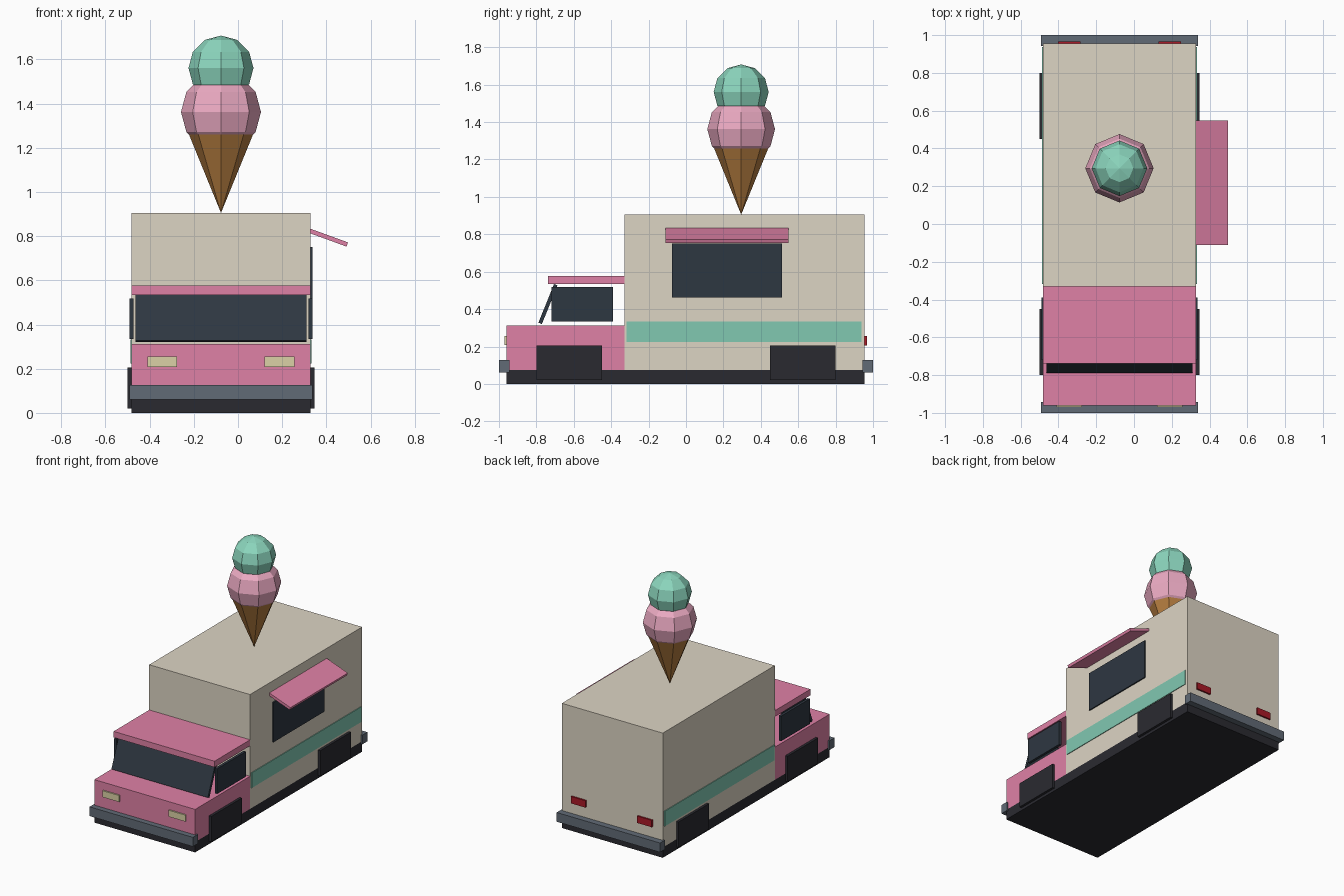
import bpy, math

if "Cube" in bpy.data.objects:
    bpy.data.objects.remove(bpy.data.objects["Cube"])

CX = -0.077   # centre line of the truck (the awning sticks out to the right)
HW = 0.405    # half width of the body


def mat(name, r, g, b):
    m = bpy.data.materials.new(name)
    m.diffuse_color = (r, g, b, 1)
    m.use_nodes = True
    m.node_tree.nodes["Principled BSDF"].inputs["Base Color"].default_value = m.diffuse_color
    return m


PINK = mat("pink_paint", 0.74, 0.22, 0.38)
CREAM = mat("cream_paint", 0.72, 0.66, 0.55)
MINT = mat("mint_stripe", 0.22, 0.58, 0.44)
GLASS = mat("dark_glass", 0.027, 0.038, 0.053)
BLACK = mat("black_rubber", 0.023, 0.023, 0.03)
STEEL = mat("bumper_grey", 0.12, 0.145, 0.18)
LAMP = mat("headlight_glass", 0.71, 0.64, 0.38)
RED = mat("red_light", 0.40, 0.01, 0.02)
WAFER = mat("wafer", 0.45, 0.20, 0.05)
BERRY = mat("pink_ice", 0.83, 0.40, 0.54)
MINT_ICE = mat("mint_ice", 0.26, 0.67, 0.51)


def finish(name, material):
    ob = bpy.context.object
    ob.name = name
    ob.data.materials.append(material)
    return ob


def box(name, material, x, y, z, rot=(0, 0, 0)):
    """Box from (min, max) ranges, optionally turned about its centre."""
    r = (x, y, z)
    bpy.ops.mesh.primitive_cube_add(size=1, location=[(a + b) / 2 for a, b in r], rotation=rot)
    ob = finish(name, material)
    ob.scale = [b - a for a, b in r]
    return ob


def across(half):
    return (CX - half, CX + half)


def pair(name, material, inner, outer, y, z):
    """Same box on the left and right of the truck's centre line."""
    box("right_" + name, material, (CX + inner, CX + outer), y, z)
    box("left_" + name, material, (CX - outer, CX - inner), y, z)


# Body
box("chassis", BLACK, across(HW), (-0.96, 0.955), (0, 0.075))
box("cargo_box", CREAM, across(HW), (-0.33, 0.955), (0.075, 0.905))
box("cab_lower", PINK, across(HW), (-0.96, -0.33), (0.075, 0.312))
box("cab_roof", PINK, across(HW), (-0.738, -0.33), (0.533, 0.577))

# Cab glass
box("windshield", GLASS, across(0.387), (-0.748, -0.728), (0.3155, 0.5385),
    (math.radians(-22), 0, 0))
pair("cab_window", GLASS, 0.395, 0.414, (-0.72, -0.39), (0.335, 0.517))

# Wheels, side stripes and lights
for end, y in (("front", (-0.80, -0.45)), ("rear", (0.45, 0.80))):
    pair(end + "_wheel", BLACK, 0.37, 0.423, y, (0.02, 0.205))
pair("side_stripe", MINT, 0.40, 0.410, (-0.317, 0.938), (0.223, 0.333))
pair("headlight", LAMP, 0.198, 0.333, (-0.97, -0.94), (0.208, 0.255))
pair("tail_light", RED, 0.207, 0.325, (0.94, 0.967), (0.205, 0.255))

# Bumpers
box("front_bumper", STEEL, across(0.415), (-1.0, -0.943), (0.06, 0.127))
box("rear_bumper", STEEL, across(0.415), (0.943, 1.0), (0.06, 0.127))

# Serving hatch and awning
box("serving_window", GLASS, (0.30, 0.337), (-0.075, 0.513), (0.463, 0.752))
box("awning", PINK, (0.32, 0.50), (-0.11, 0.548), (0.783, 0.803), (0, math.radians(20), 0))

# Ice cream cone on the roof
CY = 0.295
bpy.ops.mesh.primitive_cone_add(vertices=8, radius1=0, radius2=0.145, depth=0.355,
                                location=(CX, CY, 0.905 + 0.355 / 2))
finish("wafer_cone", WAFER)
for name, material, radius, z in (("lower_scoop", BERRY, 0.181, 1.362),
                                  ("upper_scoop", MINT_ICE, 0.147, 1.561)):
    bpy.ops.mesh.primitive_uv_sphere_add(segments=8, ring_count=6, radius=radius,
                                         location=(CX, CY, z))
    finish(name, material)
